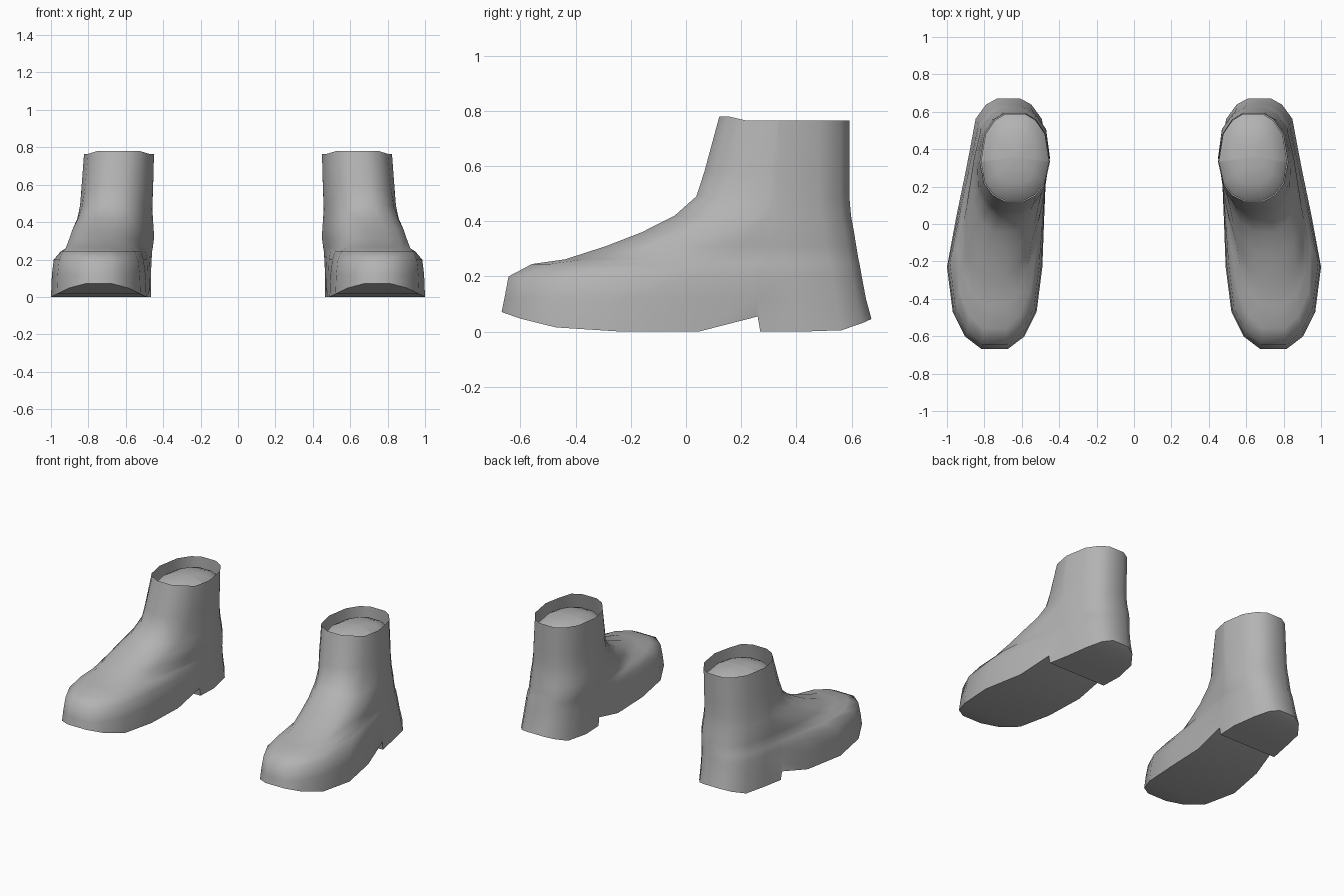
import bpy
import bmesh
import math

cube = bpy.data.objects.get("Cube")
if cube:
    bpy.data.objects.remove(cube, do_unlink=True)

leather = bpy.data.materials.new("grey_leather")
leather.use_nodes = True
GREY = (0.45, 0.45, 0.45, 1)
leather.diffuse_color = GREY
leather.node_tree.nodes["Principled BSDF"].inputs["Base Color"].default_value = GREY

# Slices from sole to rim: height, front y, back y, length of the front rounding,
# centre and half width at the ball, centre and half width at the heel
SLICES = [
    (0, -.68, .68, .45, .745, .255, .67, .205),
    (.12, -.67, .66, .45, .745, .25, .665, .2),
    (.2, -.655, .645, .45, .745, .24, .66, .2),
    (.245, -.57, .637, .45, .745, .215, .655, .2),
    (.262, -.45, .633, .45, .745, .2, .65, .2),
    (.31, -.3, .625, .4, .74, .2, .645, .203),
    (.36, -.17, .617, .36, .74, .2, .645, .203),
    (.42, -.05, .606, .32, .72, .195, .645, .198),
    (.49, .03, .6, .28, .69, .19, .645, .193),
    (.58, .06, .6, .25, .67, .185, .642, .192),
    (.765, .115, .6, .22, .645, .18, .635, .188),
]
FRONT_ANGLES = (14, 36, 60, 90)
BACK_ANGLES = (90, 58, 34, 15)
MIDDLE = (.43, .765, .78)      # arch start, arch end, heel front
ARCH_END = len(FRONT_ANGLES) + 1
BACK_LENGTH = .27


def round_end(angle):
    """Distance from the tip and width of a blunt rounded end, both 0 to 1."""
    a = math.radians(angle)
    return 1 - abs(math.cos(a)) ** .9, math.sin(a) ** .9


def stations(row):
    """List of (y, centre x, half width) from front to back of a slice."""
    z, front, back, length, ball_x, ball_w, heel_x, heel_w = row
    spots = []
    for angle in FRONT_ANGLES:
        d, w = round_end(angle)
        spots.append((front + length * d, w))
    start, end = front + length, back - BACK_LENGTH
    spots += [(start + (end - start) * f, 1) for f in MIDDLE]
    for angle in BACK_ANGLES:
        d, w = round_end(angle)
        spots.append((back - BACK_LENGTH * d, w))
    result = []
    for y, w in spots:
        t = min(max((y + .2) / .6, 0), 1)
        centre = ball_x + (heel_x - ball_x) * t
        result.append((y, centre, w * (ball_w + (heel_w - ball_w) * t)))
    return result


def sole_height(i, y):
    """Toe spring, arch in front of the heel, and rounded heel back."""
    if i == ARCH_END:
        return .055
    if y < -.3:
        return .072 * ((-.3 - y) / .37) ** 2
    if y > .53:
        return .05 * ((y - .53) / .15) ** 1.5
    return 0


def ring(bm, row, side, height):
    spots = stations(row)
    right = [bm.verts.new((side * (c + w), y, height(i, y)))
             for i, (y, c, w) in enumerate(spots)]
    left = [bm.verts.new((side * (c - w), y, height(i, y)))
            for i, (y, c, w) in enumerate(spots)]
    return right + left[::-1]


def bridge(bm, low, high):
    n = len(low)
    for i in range(n):
        j = (i + 1) % n
        bm.faces.new((low[i], low[j], high[j], high[i]))


def finish(bm, name, angle):
    mesh = bpy.data.meshes.new(name)
    bm.to_mesh(mesh)
    bm.free()
    mesh.materials.append(leather)
    obj = bpy.data.objects.new(name, mesh)
    bpy.context.collection.objects.link(obj)
    bpy.ops.object.select_all(action="DESELECT")
    obj.select_set(True)
    bpy.context.view_layer.objects.active = obj
    bpy.ops.object.shade_smooth_by_angle(angle=math.radians(angle))


def orient(bm, side):
    if side < 0:
        bmesh.ops.reverse_faces(bm, faces=bm.faces[:])


def make_boot(name, side):
    # Boot shell, open at the rim
    bm = bmesh.new()
    rings = []
    for k, row in enumerate(SLICES):
        if k == 0:
            height = sole_height
        elif k == len(SLICES) - 1:
            height = lambda i, y, z=row[0]: z + (.015 if i < 2 else 0)
        else:
            height = lambda i, y, z=row[0]: z
        rings.append(ring(bm, row, side, height))
    for low, high in zip(rings, rings[1:]):
        bridge(bm, low, high)
    # Sole and heel underside
    base = rings[0]
    n = len(base)
    for i in range(n // 2 - 1):
        bm.faces.new((base[i + 1], base[i], base[n - 1 - i], base[n - 2 - i]))
    orient(bm, side)
    finish(bm, name + "_boot", 66)

    # Domed filling inside the shaft
    bm = bmesh.new()
    rim = SLICES[-1]
    cx, cy = side * rim[6], (rim[1] + rim[2]) / 2
    loops = []
    for scale in (.98, .85, .6, .3):
        z = .66 + .09 * math.sqrt(1 - scale * scale)
        loop = ring(bm, rim, side, lambda i, y: z)
        for v in loop:
            v.co.x = cx + (v.co.x - cx) * scale
            v.co.y = cy + (v.co.y - cy) * scale
        loops.append(loop)
    for low, high in zip(loops, loops[1:]):
        bridge(bm, low, high)
    top = bm.verts.new((cx, cy, .75))
    last = loops[-1]
    for i, v in enumerate(last):
        bm.faces.new((v, last[(i + 1) % len(last)], top))
    orient(bm, side)
    finish(bm, name + "_shaft_filling", 66)


make_boot("left", 1)
make_boot("right", -1)

# Ring order runs clockwise seen from above, so turn every shell outward
for obj in bpy.data.objects:
    if obj.name.endswith(("_boot", "_shaft_filling")):
        top_face = max(obj.data.polygons, key=lambda p: p.center.z)
        outward = top_face.center.copy()
        outward.x -= math.copysign(.64, outward.x)
        outward.y -= .36
        outward.z = 0 if obj.name.endswith("_boot") else 1
        if top_face.normal.dot(outward) < 0:
            obj.data.flip_normals()
